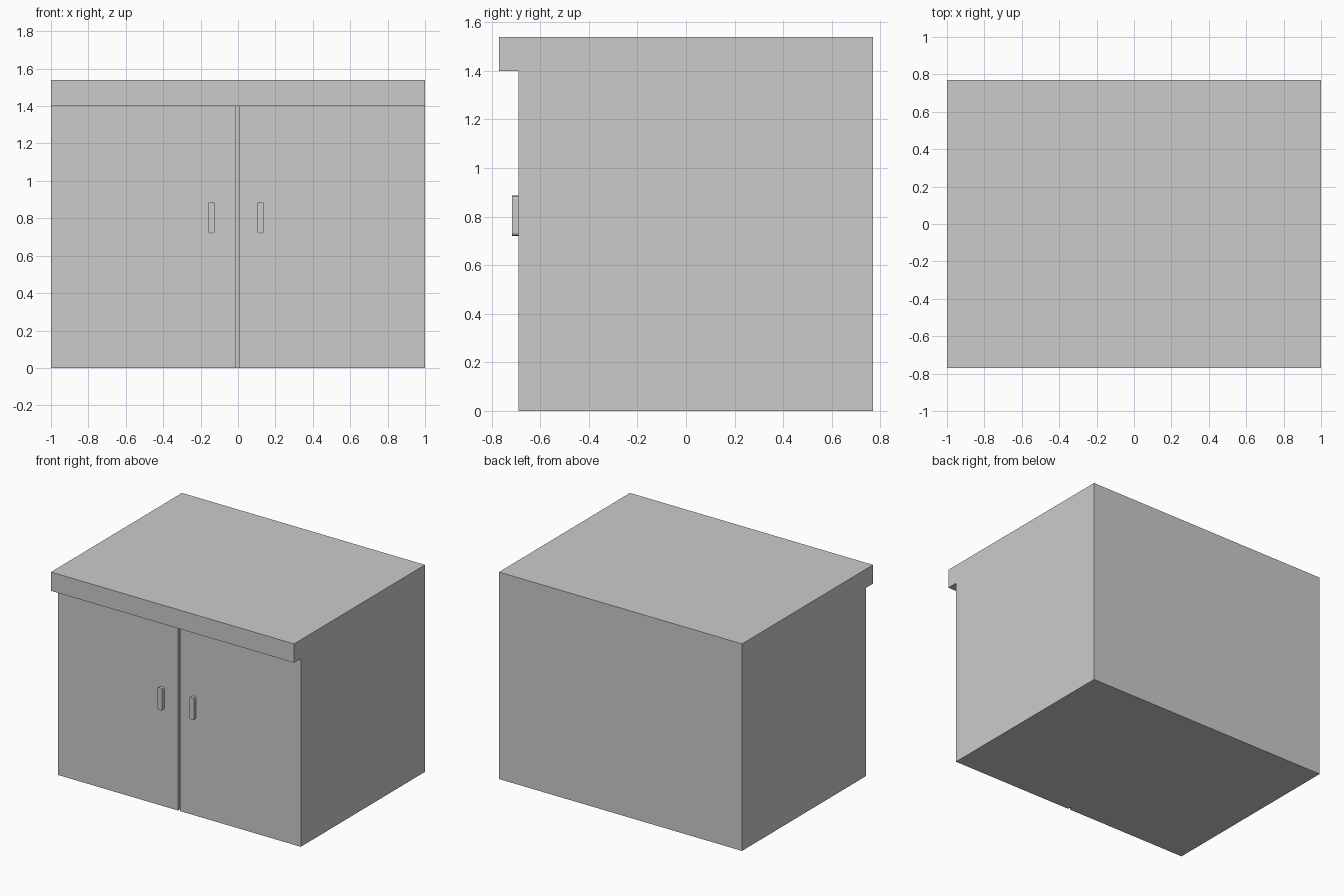
import bpy, bmesh
from mathutils import Vector

if "Cube" in bpy.data.objects:
    bpy.data.objects.remove(bpy.data.objects["Cube"])

FRONT = -0.69          # y of the door faces
UNDER = 1.40           # underside of the worktop lip
MID = -0.0025          # centre line between the doors
GROOVE = 0.02          # groove depth


def make_object(name, bm):
    bmesh.ops.recalc_face_normals(bm, faces=bm.faces[:])
    mesh = bpy.data.meshes.new(name)
    bm.to_mesh(mesh)
    bm.free()
    obj = bpy.data.objects.new(name, mesh)
    bpy.context.collection.objects.link(obj)
    return obj


def extrude(bm, faces, offset):
    new = bmesh.ops.extrude_face_region(bm, geom=faces)["geom"]
    verts = [v for v in new if isinstance(v, bmesh.types.BMVert)]
    bmesh.ops.translate(bm, verts=verts, vec=Vector(offset))


def front_rect(bm, x0, x1, z0, z1, y):
    corners = [(x0, z0), (x1, z0), (x1, z1), (x0, z1)]
    return bm.faces.new([bm.verts.new((x, y, z)) for x, z in corners])


def apply_modifier(obj, mod):
    bpy.context.view_layer.objects.active = obj
    bpy.ops.object.modifier_apply(modifier=mod.name)


# Cabinet body and overhanging worktop: one side profile drawn across the width
profile = [(FRONT, 0), (0.77, 0), (0.77, 1.54), (-0.77, 1.54), (-0.77, UNDER), (FRONT, UNDER)]
bm = bmesh.new()
side = bm.faces.new([bm.verts.new((-1, y, z)) for y, z in profile])
extrude(bm, [side], (2, 0, 0))
cabinet = make_object("cabinet", bm)

# Cutter: door gap plus a rectangular groove around each door panel
bm = bmesh.new()
start = FRONT - 0.03
cut = (0, 0.03 + GROOVE, 0)
extrude(bm, [front_rect(bm, MID - 0.008, MID + 0.008, -0.05, UNDER, start)], cut)
for s in (-1, 1):
    x0, x1 = sorted((MID + s * 0.063, MID + s * 0.942))
    panel = front_rect(bm, x0, x1, 0.085, 1.32, start)
    ring = bmesh.ops.inset_region(bm, faces=[panel], thickness=0.018)["faces"]
    bmesh.ops.delete(bm, geom=[panel], context="FACES")
    extrude(bm, ring, cut)
cutter = make_object("groove_cutter", bm)
cutter.hide_render = True

mod = cabinet.modifiers.new("grooves", "BOOLEAN")
mod.operation = "DIFFERENCE"
mod.solver = "EXACT"
mod.object = cutter
apply_modifier(cabinet, mod)
bpy.data.objects.remove(cutter)

# Door handles: upright bars with rounded corners
for name, x in (("left_handle", -0.142), ("right_handle", 0.12)):
    bm = bmesh.new()
    extrude(bm, [front_rect(bm, x - 0.019, x + 0.019, 0.72, 0.887, -0.716)], (0, 0.036, 0))
    corners = [e for e in bm.edges if abs(e.verts[0].co.y - e.verts[1].co.y) > 0.01]
    bmesh.ops.bevel(bm, geom=corners, offset=0.013, segments=2, profile=0.5, affect="EDGES")
    make_object(name, bm)
